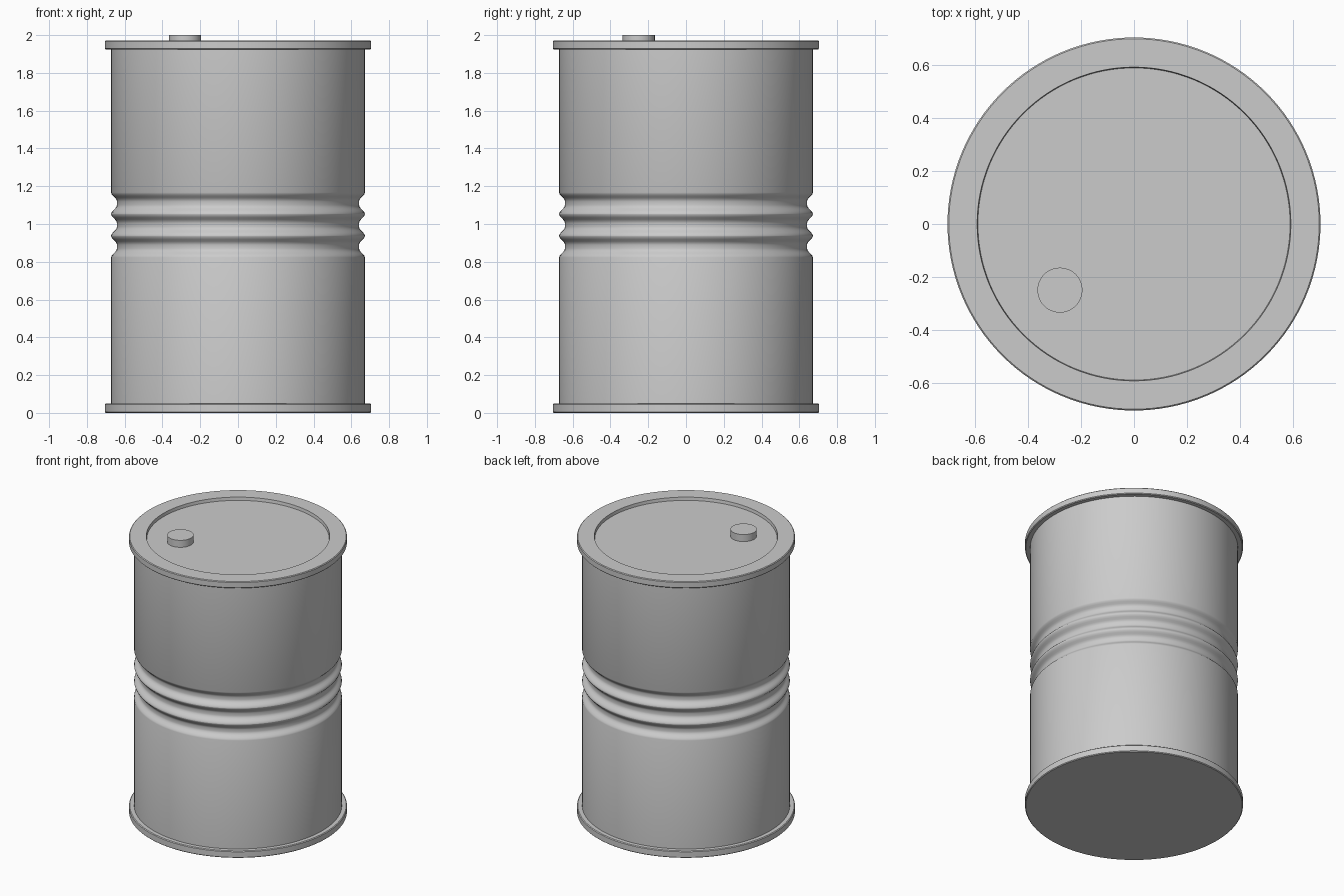
import bpy, bmesh, math

if "Cube" in bpy.data.objects:
    bpy.data.objects.remove(bpy.data.objects["Cube"])

SEG = 128


def lathe(name, profile, centre=(0, 0), seg=SEG):
    """Revolve (radius, z) points around a vertical axis."""
    bm = bmesh.new()
    verts = [bm.verts.new((r, 0, z)) for r, z in profile]
    edges = [bm.edges.new(pair) for pair in zip(verts, verts[1:])]
    bmesh.ops.spin(bm, geom=verts + edges, cent=(0, 0, 0), axis=(0, 0, 1),
                   angle=2 * math.pi, steps=seg, use_duplicate=False)
    bmesh.ops.remove_doubles(bm, verts=bm.verts, dist=1e-5)
    bmesh.ops.recalc_face_normals(bm, faces=bm.faces)
    mesh = bpy.data.meshes.new(name)
    bm.to_mesh(mesh)
    bm.free()
    # open tubes and discs: make sure normals point outwards / up
    obj = bpy.data.objects.new(name, mesh)
    obj.location = (centre[0], centre[1], 0)
    bpy.context.collection.objects.link(obj)
    bpy.ops.object.select_all(action='DESELECT')
    obj.select_set(True)
    bpy.context.view_layer.objects.active = obj
    bpy.ops.object.shade_smooth_by_angle(angle=math.radians(35))
    return obj


# Barrel wall with three rolled grooves round the middle
R, DEPTH, HALF = 0.672, 0.031, 0.057
wall = [(0, 0.03), (R, 0.03)]
for c in (0.88, 0.995, 1.11):
    for i in range(13):
        t = -1 + i / 6
        s = min(1, max(0, (1 - abs(t)) / 0.8))
        wall.append((R - DEPTH * s * s * (3 - 2 * s), c + HALF * t))
wall += [(R, 1.94), (0, 1.94)]
lathe("barrel_wall", wall)

# Bottom flange with a flat base
lathe("bottom_flange", [(0, 0), (0.7, 0), (0.705, 0.005), (0.705, 0.045),
                        (0.7, 0.05), (0.66, 0.05), (0, 0.05)])

# Top flange and recessed lid
lathe("top_flange_and_lid", [(0, 1.925), (0.7, 1.925), (0.705, 1.93), (0.705, 1.967),
                             (0.7, 1.972), (0.593, 1.972), (0.59, 1.95), (0, 1.95)])

# Filler cap
lathe("filler_cap", [(0, 1.945), (0.085, 1.945), (0.085, 2.0), (0, 2.0)],
      centre=(-0.28, -0.25), seg=48)
